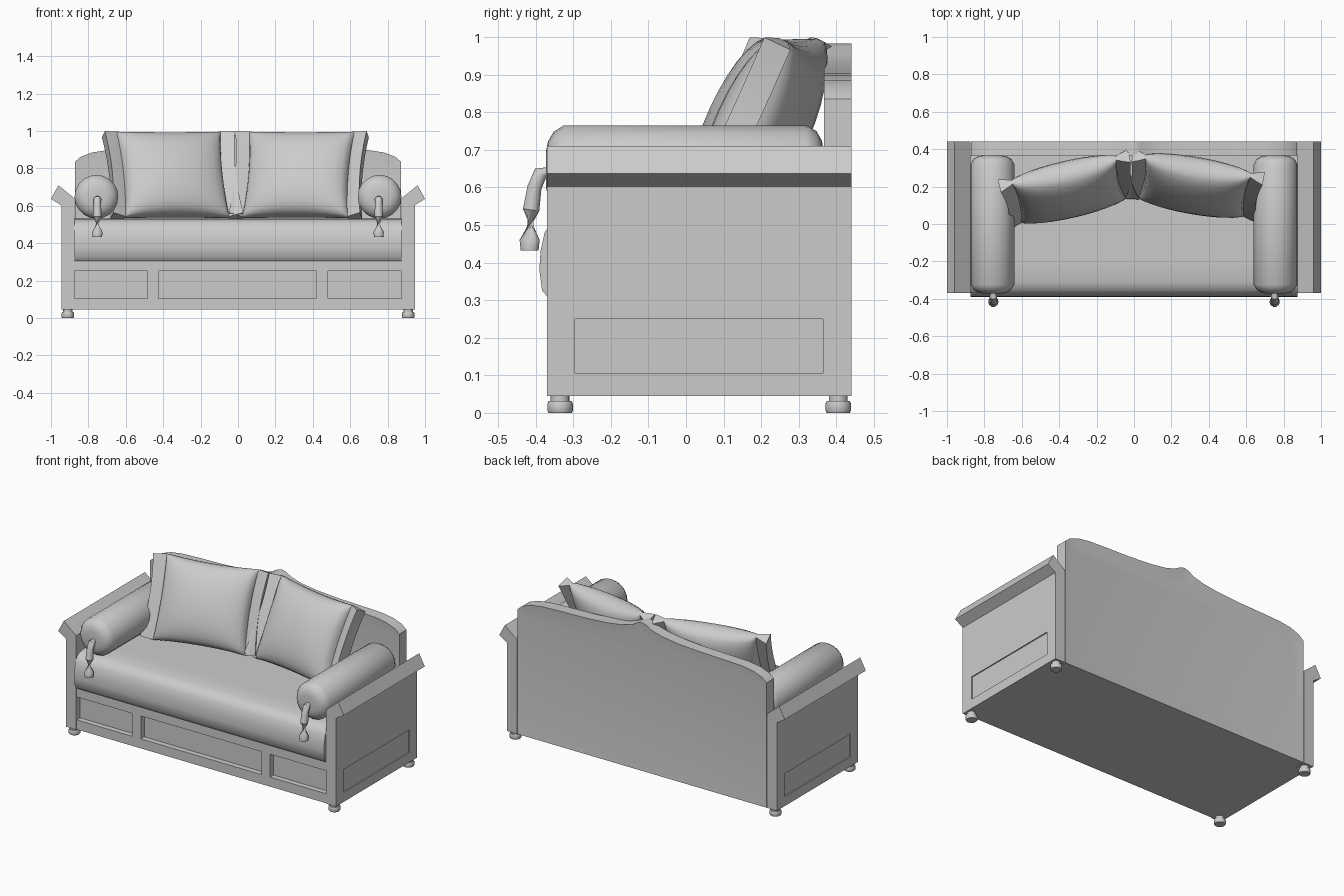
import bpy, bmesh, math
from mathutils import Matrix, Vector

if "Cube" in bpy.data.objects:
    bpy.data.objects.remove(bpy.data.objects["Cube"])

fabric = bpy.data.materials.new("light grey")
fabric.diffuse_color = (0.6, 0.6, 0.6, 1)
fabric.use_nodes = True
fabric.node_tree.nodes["Principled BSDF"].inputs["Base Color"].default_value = fabric.diffuse_color


def finish(name, bm, smooth=None):
    bmesh.ops.recalc_face_normals(bm, faces=bm.faces)
    me = bpy.data.meshes.new(name)
    bm.to_mesh(me)
    bm.free()
    ob = bpy.data.objects.new(name, me)
    bpy.context.collection.objects.link(ob)
    me.materials.append(fabric)
    if smooth:
        bpy.ops.object.select_all(action='DESELECT')
        ob.select_set(True)
        bpy.context.view_layer.objects.active = ob
        bpy.ops.object.shade_smooth_by_angle(angle=math.radians(smooth))
    return ob


def prism(pts, axis, a, b):
    """Extrude a closed profile along x (profile y,z) or y (profile x,z)."""
    bm = bmesh.new()
    put = (lambda p, t: (t, p[0], p[1])) if axis == 'x' else (lambda p, t: (p[0], t, p[1]))
    lo = [bm.verts.new(put(p, a)) for p in pts]
    hi = [bm.verts.new(put(p, b)) for p in pts]
    caps = [bm.faces.new(lo), bm.faces.new(hi)]
    n = len(pts)
    for i in range(n):
        bm.faces.new((lo[i], lo[(i + 1) % n], hi[(i + 1) % n], hi[i]))
    bmesh.ops.recalc_face_normals(bm, faces=bm.faces)
    return bm, caps


def box(x0, x1, y0, y1, z0, z1):
    return prism([(x0, z0), (x1, z0), (x1, z1), (x0, z1)], 'y', y0, y1)[0]


def tube(rings, sides):
    """Loft round rings given as (centre, radius, ring axis)."""
    bm = bmesh.new()
    loops = []
    for c, r, ax in rings:
        rot = Vector(ax).to_track_quat('Z', 'Y')
        loops.append([bm.verts.new(Vector(c) + rot @ Vector((
            r * math.cos(2 * math.pi * i / sides), r * math.sin(2 * math.pi * i / sides), 0)))
            for i in range(sides)])
    for l0, l1 in zip(loops, loops[1:]):
        for i in range(sides):
            j = (i + 1) % sides
            bm.faces.new((l0[i], l0[j], l1[j], l1[i]))
    bm.faces.new(loops[0])
    bm.faces.new(loops[-1])
    return bm


def cut(ob, cutter):
    cutter.hide_render = True
    cutter.hide_viewport = True
    cutter.display_type = 'WIRE'
    m = ob.modifiers.new("recess", 'BOOLEAN')
    m.operation = 'DIFFERENCE'
    m.solver = 'EXACT'
    m.object = cutter


def pillow(name, centre, yaw, tilt):
    """Plump cushion with a flat flange at both ends."""
    hw, hh, fat, n = 0.285, 0.25, 0.105, 14
    us = [math.sin(math.pi / 2 * (2 * i / n - 1)) for i in range(n + 1)]
    cols = [-1.25, -1.12] + us + [1.12, 1.25]
    mat = (Matrix.Translation(centre) @ Matrix.Rotation(yaw, 4, 'Z')
           @ Matrix.Rotation(-tilt, 4, 'X'))
    bm = bmesh.new()
    sheets = []
    for side in (-1, 1):
        sheet = []
        for u in cols:
            col = []
            for v in us:
                e = max(0, 1 - u * u)
                t = 0.012 + fat * (e * (1 - v * v)) ** 0.42
                x = hw * u * (1 - 0.05 * (1 - v * v))
                z = hh * v * (1 - 0.05 * e)
                if abs(u) > 1:
                    t = 0.014 + 0.1 * (abs(u) - 1)
                    z *= 1 - 0.16 * (abs(u) - 1)
                col.append(bm.verts.new(mat @ Vector((x, side * t, z))))
            sheet.append(col)
        sheets.append(sheet)
    nc = len(cols)
    for s in sheets:
        for i in range(nc - 1):
            for j in range(n):
                bm.faces.new((s[i][j], s[i + 1][j], s[i + 1][j + 1], s[i][j + 1]))
    rim = ([(i, 0) for i in range(nc)] + [(nc - 1, j) for j in range(1, n + 1)]
           + [(i, n) for i in range(nc - 2, -1, -1)] + [(0, j) for j in range(n - 1, 0, -1)])
    f, b = sheets
    for (i, j), (k, l) in zip(rim, rim[1:] + rim[:1]):
        bm.faces.new((f[i][j], f[k][l], b[k][l], b[i][j]))
    finish(name, bm, 50)


# Base with three front recesses
base = finish("base", box(-0.876, 0.876, -0.365, 0.37, 0.045, 0.312))
for i, (x0, x1) in enumerate([(-0.874, -0.485), (-0.425, 0.42), (0.48, 0.874)]):
    cut(base, finish(f"drawer_cutter_{i}", box(x0, x1, -0.5, -0.33, 0.105, 0.25)))

# Seat cushion with a rounded front
seat_profile = [(0.368, 0.305), (-0.365, 0.305), (-0.383, 0.325), (-0.39, 0.38), (-0.387, 0.43),
                (-0.376, 0.48), (-0.355, 0.512), (-0.31, 0.528), (-0.2, 0.533), (0.368, 0.533)]
finish("seat_cushion", prism(seat_profile, 'x', -0.874, 0.874)[0], 40)

# Curved backrest with a framed panel on front and rear
half = [(0.872, 0.045), (0.872, 0.835), (0.84, 0.862), (0.78, 0.885), (0.7, 0.897), (0.55, 0.903),
        (0.4, 0.907), (0.25, 0.917), (0.14, 0.932), (0.07, 0.952), (0.03, 0.975)]
outline = half + [(0, 0.983)] + [(-x, z) for x, z in reversed(half)]
bm, caps = prism(outline, 'y', 0.367, 0.44)
for cap in caps:
    bmesh.ops.inset_region(bm, faces=[cap], thickness=0.06, depth=-0.006)
finish("backrest", bm, 35)

for s, side in ((-1, "left"), (1, "right")):
    # Arm panel with an outward flared top and a side recess
    arm = [(0.875, 0.045), (0.945, 0.045), (0.945, 0.602), (1.0, 0.637), (0.96, 0.71), (0.875, 0.64)]
    ob = finish(f"{side}_arm", prism([(s * x, z) for x, z in arm], 'y', -0.37, 0.44)[0])
    xs = sorted((s * 0.938, s * 1.1))
    cut(ob, finish(f"{side}_arm_cutter", box(*xs, -0.295, 0.365, 0.105, 0.25)))

    # Bolster roll
    ends = [(-0.372, 0.05), (-0.367, 0.075), (-0.352, 0.1), (-0.325, 0.117), (0.32, 0.117),
            (0.347, 0.102), (0.362, 0.075), (0.367, 0.04)]
    finish(f"{side}_bolster", tube([((s * 0.757, y, 0.648), r, (0, 1, 0)) for y, r in ends], 20), 50)

    # Hanging tassel
    path = [(-0.37, 0.64, 0.014, (0, -1, 0)), (-0.388, 0.635, 0.021, (0, -1, -0.9)),
            (-0.403, 0.6, 0.02, (0, -0.3, -1)), (-0.412, 0.54, 0.023, (0, -0.15, -1)),
            (-0.416, 0.46, 0.028, (0, 0, -1)), (-0.416, 0.432, 0.025, (0, 0, -1))]
    finish(f"{side}_tassel", tube([((s * 0.752, y, z), r, ax) for y, z, r, ax in path], 10), 50)

    # Turned feet
    for y, end in ((-0.335, "front"), (0.405, "back")):
        foot = [(0, 0.031), (0.006, 0.034), (0.024, 0.034), (0.031, 0.031), (0.031, 0.025), (0.05, 0.025)]
        finish(f"{side}_{end}_foot",
               tube([((s * 0.91, y, z), r, (0, 0, 1)) for z, r in foot], 16), 40)

# Two leaning pillows turned toward the middle
pillow("left_pillow", (-0.35, 0.185, 0.765), math.radians(13), math.radians(25))
pillow("right_pillow", (0.325, 0.205, 0.765), math.radians(-10), math.radians(25))
